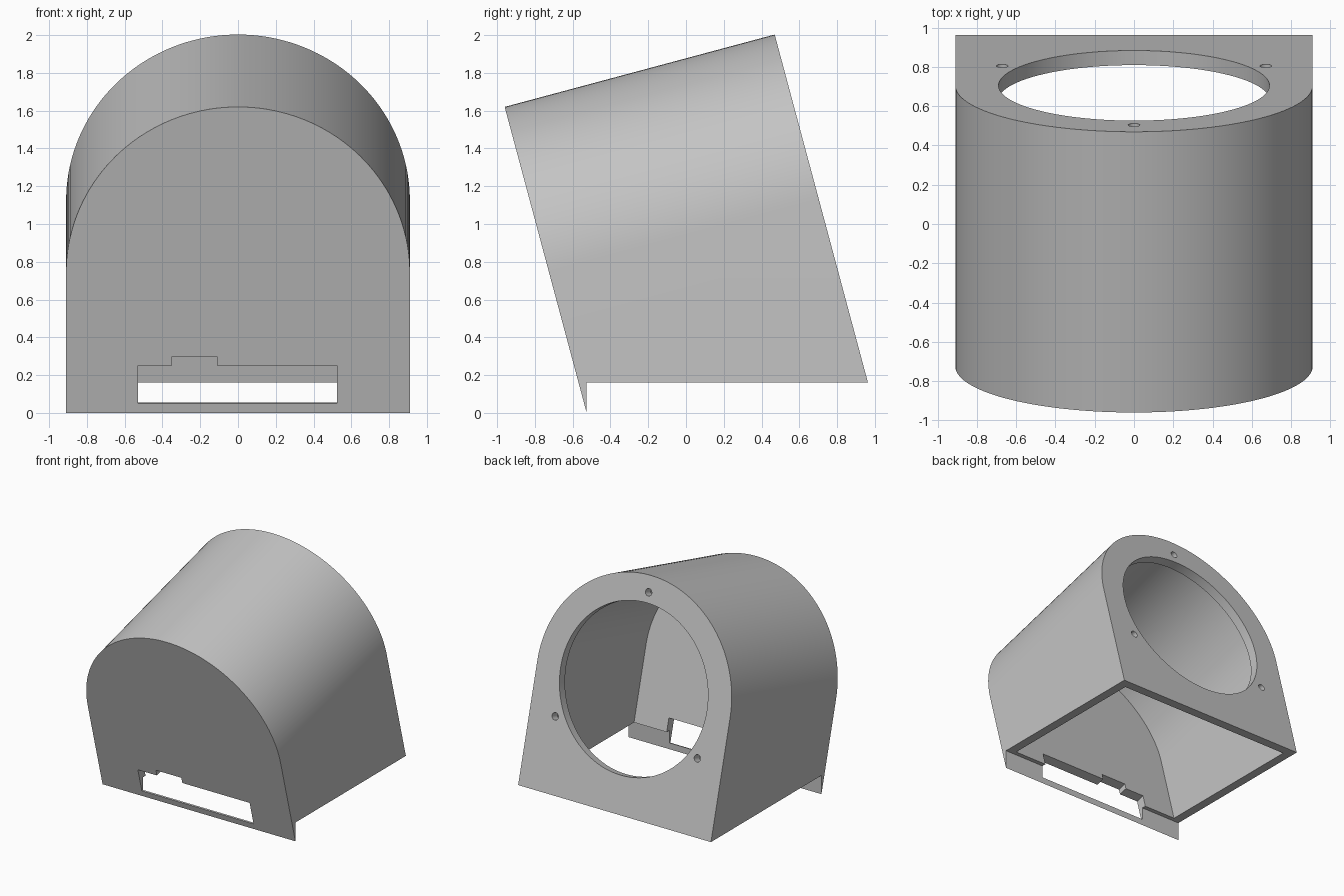
import bpy, bmesh, math
from mathutils import Matrix, Vector

cube = bpy.data.objects.get("Cube")
if cube:
    bpy.data.objects.remove(cube, do_unlink=True)

RADIUS, WALL, LENGTH = 0.91, 0.077, 1.48
TILT = Matrix.Translation((0, -0.7245, 0.741)) @ Matrix.Rotation(math.radians(15), 4, 'X')

grey = bpy.data.materials.new("plain grey")
grey.use_nodes = True
grey.diffuse_color = (0.55, 0.55, 0.55, 1)
grey.node_tree.nodes["Principled BSDF"].inputs["Base Color"].default_value = grey.diffuse_color


def prism(name, outline, y0, y1, matrix=TILT):
    """Extrude an (x, z) outline along y."""
    bm = bmesh.new()
    face = bm.faces.new([bm.verts.new((x, y0, z)) for x, z in outline])
    grown = bmesh.ops.extrude_face_region(bm, geom=[face])["geom"]
    bmesh.ops.translate(bm, vec=Vector((0, y1 - y0, 0)),
                        verts=[v for v in grown if isinstance(v, bmesh.types.BMVert)])
    bmesh.ops.recalc_face_normals(bm, faces=bm.faces)
    bm.transform(matrix)
    mesh = bpy.data.meshes.new(name)
    bm.to_mesh(mesh)
    bm.free()
    mesh.materials.append(grey)
    obj = bpy.data.objects.new(name, mesh)
    bpy.context.collection.objects.link(obj)
    return obj


def arch(r, bottom, steps=72):
    arc = [(r * math.cos(math.pi * i / steps), r * math.sin(math.pi * i / steps))
           for i in range(steps + 1)]
    return arc + [(-r, bottom), (r, bottom)]


def circle(r, cx=0, cz=0, steps=96):
    return [(cx + r * math.cos(math.tau * i / steps), cz + r * math.sin(math.tau * i / steps))
            for i in range(steps)]


# Tilted arched shell
shell = prism("enclosure_shell", arch(RADIUS, -1.2), 0, LENGTH)

cutters = [
    # Hollow interior, open underneath
    prism("cavity_cutter", arch(RADIUS - WALL, -1.4), WALL, LENGTH - WALL),
    # Level underside, leaving the wedge lip in front
    prism("base_cutter", [(-2, -1), (2, -1), (2, 0.16), (-2, 0.16)], -0.526, 2, Matrix()),
    # Round rear opening
    prism("opening_cutter", circle(0.69), LENGTH - 0.2, LENGTH + 0.2),
    # Stepped front slot
    prism("slot_cutter", [(-0.53, -0.715), (0.525, -0.715), (0.525, -0.508), (-0.11, -0.508),
                          (-0.11, -0.457), (-0.35, -0.457), (-0.35, -0.508), (-0.53, -0.508)],
          -0.1, 0.2),
]
# Three screw holes around the opening
for k in range(3):
    a = math.radians(90 + 120 * k)
    cutters.append(prism("screw_hole_cutter",
                         circle(0.03, 0.775 * math.cos(a), 0.775 * math.sin(a), 24),
                         LENGTH - 0.12, LENGTH + 0.1))

bpy.ops.object.select_all(action='DESELECT')
bpy.context.view_layer.objects.active = shell
shell.select_set(True)
for cutter in cutters:
    cutter.hide_render = True
    mod = shell.modifiers.new(cutter.name, 'BOOLEAN')
    mod.operation, mod.solver, mod.object = 'DIFFERENCE', 'EXACT', cutter
    bpy.ops.object.modifier_apply(modifier=mod.name)
    bpy.data.objects.remove(cutter, do_unlink=True)

bpy.ops.object.shade_smooth_by_angle(angle=math.radians(30))
